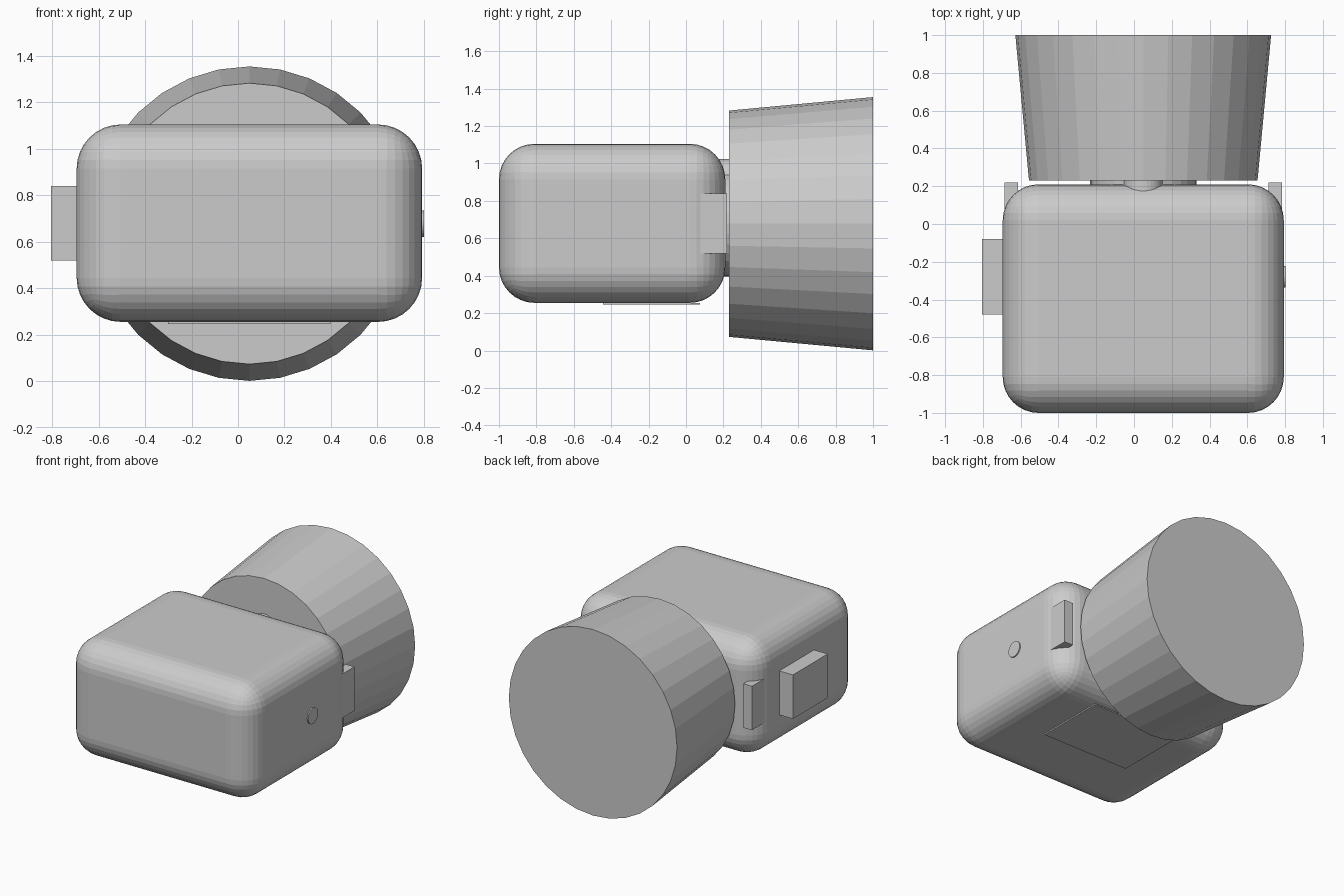
import bpy
import math

if "Cube" in bpy.data.objects:
    bpy.data.objects.remove(bpy.data.objects["Cube"], do_unlink=True)

# Single plain grey for every part
grey = bpy.data.materials.new("light_grey")
grey.use_nodes = True
colour = (0.6, 0.6, 0.6, 1)
grey.diffuse_color = colour
grey.node_tree.nodes["Principled BSDF"].inputs["Base Color"].default_value = colour

CX, CZ = 0.049, 0.678  # shared axis of body and lens


def finish(name):
    ob = bpy.context.object
    ob.name = name
    ob.data.materials.append(grey)
    return ob


def box(name, x, y, z):
    """Box from (min, max) pairs on each axis."""
    spans = (x, y, z)
    bpy.ops.mesh.primitive_cube_add(size=1, location=[sum(s) / 2 for s in spans])
    ob = finish(name)
    ob.scale = [s[1] - s[0] for s in spans]
    bpy.ops.object.transform_apply(location=False, rotation=False, scale=True)
    return ob


def round_y(name, x, z, y, front_r, back_r, sides=32):
    """Cone or cylinder lying along y."""
    bpy.ops.mesh.primitive_cone_add(
        vertices=sides, radius1=front_r, radius2=back_r, depth=y[1] - y[0],
        location=(x, sum(y) / 2, z), rotation=(-math.pi / 2, 0, 0))
    return finish(name)


# Rounded main body
body = box("body", (CX - 0.744, CX + 0.744), (-1, 0.21), (0.255, 1.105))
bevel = body.modifiers.new("rounding", "BEVEL")
bevel.width = 0.19
bevel.segments = 8
bevel.limit_method = "NONE"

# Flared barrel and its mount
round_y("barrel", CX, CZ, (0.23, 1), 0.605, 0.677)
round_y("mount_disc", CX, CZ, (0.1, 0.235), 0.281, 0.281)
round_y("mount_release", CX, 0.92, (0.05, 0.235), 0.105, 0.105)

# Side lugs at the rear corners
for side, name in ((1, "left_lug"), (-1, "right_lug")):
    ends = sorted((CX + side * 0.664, CX + side * 0.734))
    box(name, ends, (0.06, 0.22), (0.52, 0.84))

# Side block, underside plate and round button
box("side_block", (-0.805, -0.65), (-0.48, -0.08), (0.52, 0.84))
box("base_plate", (CX - 0.35, CX + 0.35), (-0.445, 0.075), (0.246, 0.255))
bpy.ops.mesh.primitive_cylinder_add(
    vertices=32, radius=0.057, depth=0.02, location=(0.791, -0.28, CZ),
    rotation=(0, math.pi / 2, 0))
finish("side_button")
